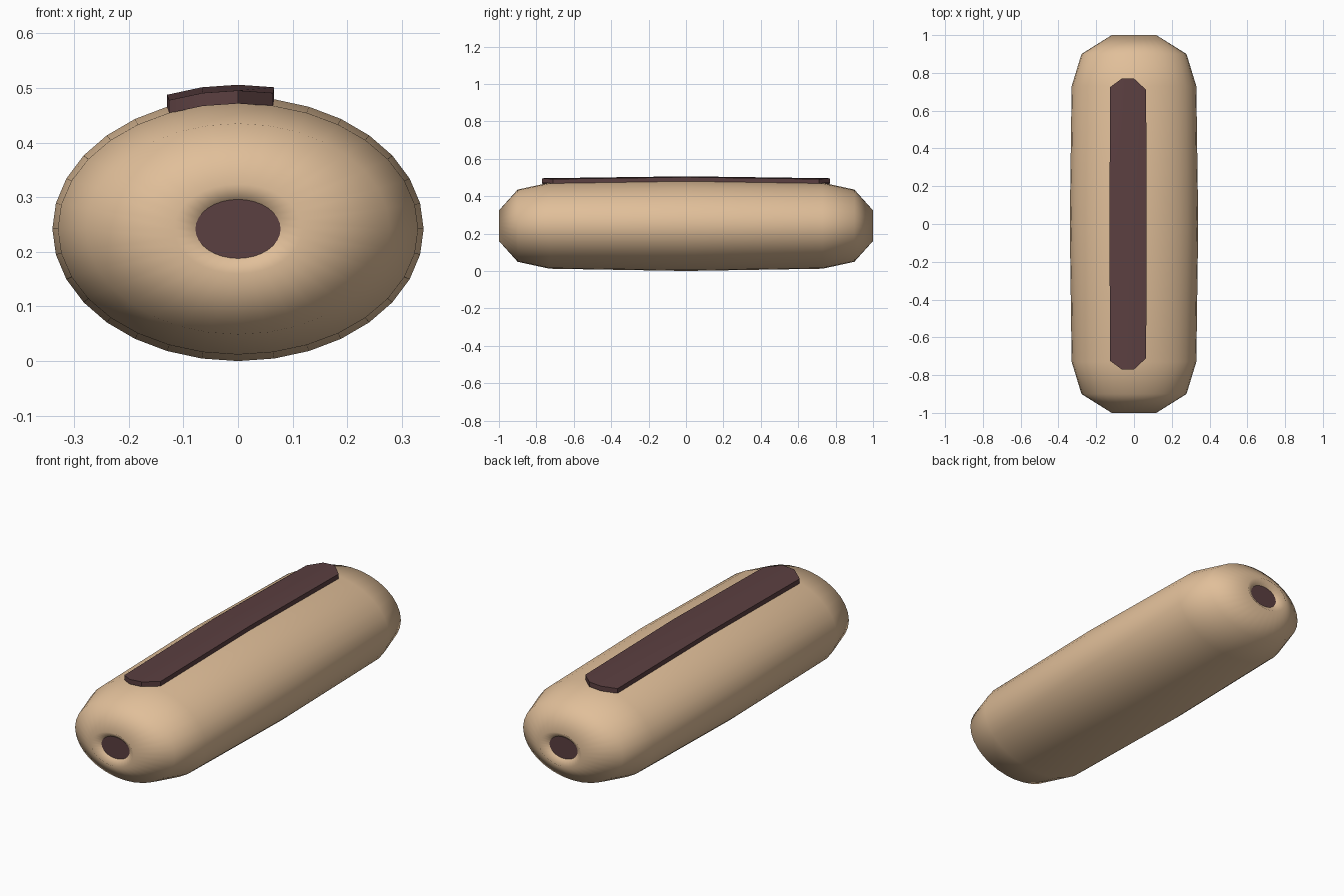
import bpy, bmesh, math

if "Cube" in bpy.data.objects:
    bpy.data.objects.remove(bpy.data.objects["Cube"])

ZC = 0.242
SEG = 32
# half-length profile: (y, half width, half height)
HALF = [(0.0, 0.34, 0.242), (0.73, 0.33, 0.23), (0.9, 0.278, 0.193),
        (1.0, 0.118, 0.082), (0.975, 0.078, 0.054)]


def material(name, color):
    m = bpy.data.materials.new(name)
    m.diffuse_color = (*color, 1)
    m.use_nodes = True
    m.node_tree.nodes["Principled BSDF"].inputs["Base Color"].default_value = m.diffuse_color
    return m


def finish(name, bm, mats, angle):
    bmesh.ops.recalc_face_normals(bm, faces=bm.faces)
    me = bpy.data.meshes.new(name)
    bm.to_mesh(me)
    bm.free()
    ob = bpy.data.objects.new(name, me)
    bpy.context.collection.objects.link(ob)
    for m in mats:
        me.materials.append(m)
    bpy.ops.object.select_all(action='DESELECT')
    ob.select_set(True)
    bpy.context.view_layer.objects.active = ob
    bpy.ops.object.shade_smooth_by_angle(angle=math.radians(angle))
    return ob


dough = material("dough", (0.75, 0.52, 0.32))
chocolate = material("chocolate", (0.105, 0.05, 0.052))

# pastry body: elliptical rings along y, with dimpled ends and dark filling
bm = bmesh.new()
profile = [(-y, w, h) for y, w, h in reversed(HALF[1:])] + HALF
rings = []
for y, w, h in profile:
    rings.append([bm.verts.new((w * math.sin(2 * math.pi * i / SEG), y,
                                ZC + h * math.cos(2 * math.pi * i / SEG)))
                  for i in range(SEG)])
for a, b in zip(rings, rings[1:]):
    for i in range(SEG):
        j = (i + 1) % SEG
        bm.faces.new((a[i], a[j], b[j], b[i]))
for r in (rings[0], rings[-1]):
    bm.faces.new(r).material_index = 1
for f in bm.faces:
    f.smooth = True
body = finish("pastry_body", bm, [dough, chocolate], 180)
# keep the filling discs crisp
for p in body.data.polygons:
    if p.material_index == 1:
        p.use_smooth = False

# icing strip: raised slab following three facets of the top
bm = bmesh.new()
THICK = 0.022
ends = [0.725, 0.77, 0.77, 0.71]
grid = {}
for c, e in enumerate(ends):
    t = (c - 2) * 2 * math.pi / SEG
    for r, s in enumerate((-1, 0, 1)):
        w, h = (0.34, 0.242) if s == 0 else (0.33, 0.2315)
        x, z = w * math.sin(t), ZC + h * math.cos(t)
        for k in (0, 1):
            lift = THICK if k else -0.002
            grid[c, r, k] = bm.verts.new((x, s * e, z + lift))
for k in (0, 1):
    for c in range(3):
        for r in range(2):
            bm.faces.new((grid[c, r, k], grid[c + 1, r, k],
                          grid[c + 1, r + 1, k], grid[c, r + 1, k]))
loop = [(c, 0) for c in range(4)] + [(3, 1)] + [(c, 2) for c in (3, 2, 1, 0)] + [(0, 1)]
for a, b in zip(loop, loop[1:] + loop[:1]):
    bm.faces.new((grid[(*a, 0)], grid[(*b, 0)], grid[(*b, 1)], grid[(*a, 1)]))
finish("icing_strip", bm, [chocolate], 40)
